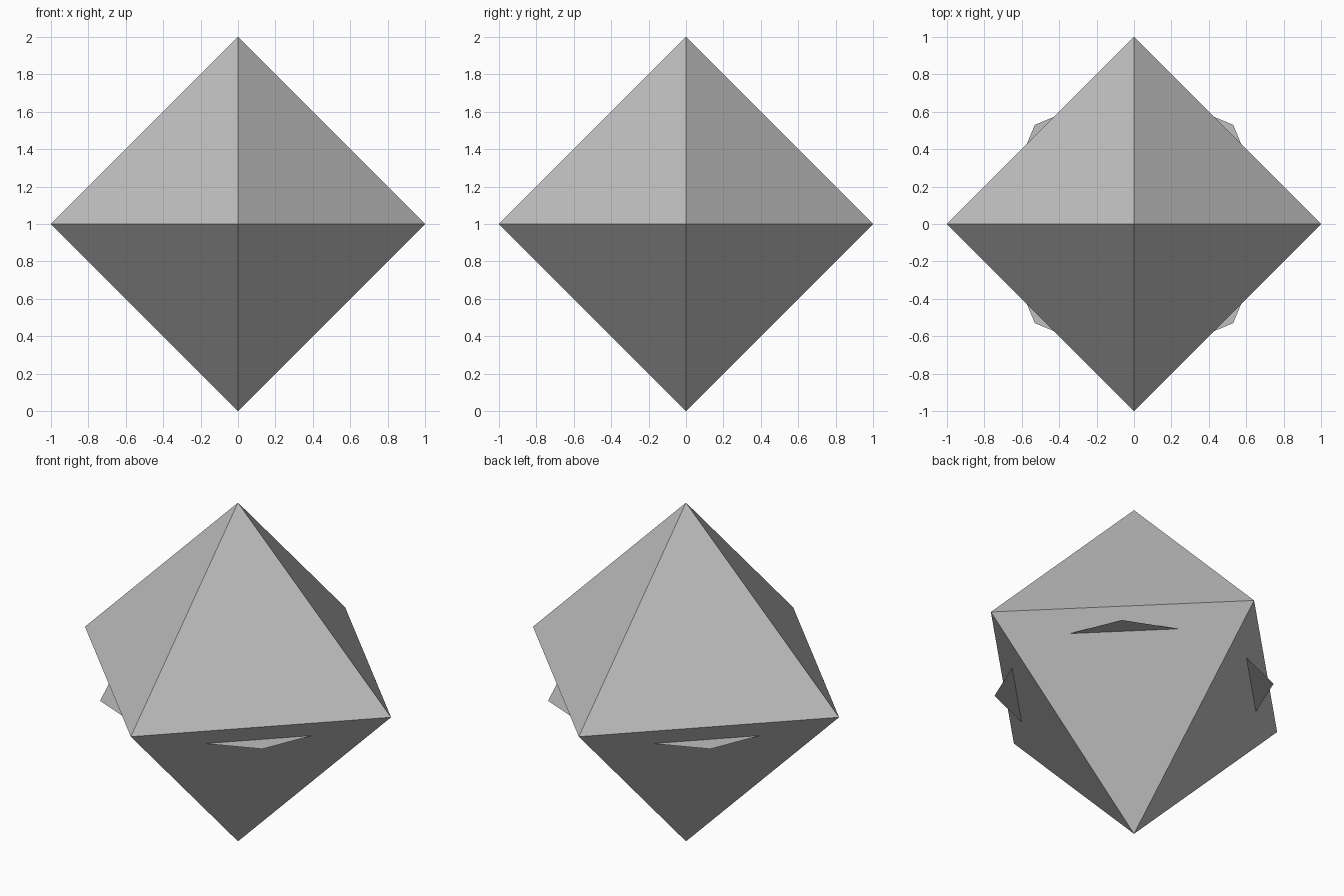
import bpy, bmesh
from mathutils import Matrix, Vector

if "Cube" in bpy.data.objects:
    bpy.data.objects.remove(bpy.data.objects["Cube"])

grey = bpy.data.materials.new("plain grey")
grey.diffuse_color = (0.52, 0.52, 0.52, 1.0)
grey.use_nodes = True
grey.node_tree.nodes["Principled BSDF"].inputs["Base Color"].default_value = grey.diffuse_color


def add_object(name, bm):
    mesh = bpy.data.meshes.new(name)
    bm.to_mesh(mesh)
    bm.free()
    mesh.materials.append(grey)
    obj = bpy.data.objects.new(name, mesh)
    bpy.context.collection.objects.link(obj)
    return obj


# Crystal body: regular octahedron, one point on each half axis
bm = bmesh.new()
for axis in range(3):
    for sign in (-1, 1):
        point = Vector((0, 0, 1))
        point[axis] += sign
        bm.verts.new(point)
bmesh.ops.convex_hull(bm, input=bm.verts[:])
bmesh.ops.recalc_face_normals(bm, faces=bm.faces[:])
add_object("crystal_body", bm)

# Flat eight-sided disc whose corners poke through the lower faces
bm = bmesh.new()
bmesh.ops.create_circle(bm, cap_ends=True, segments=8, radius=0.75,
                        matrix=Matrix.Translation((0, 0, 0.89)))
add_object("inner_disc", bm)
